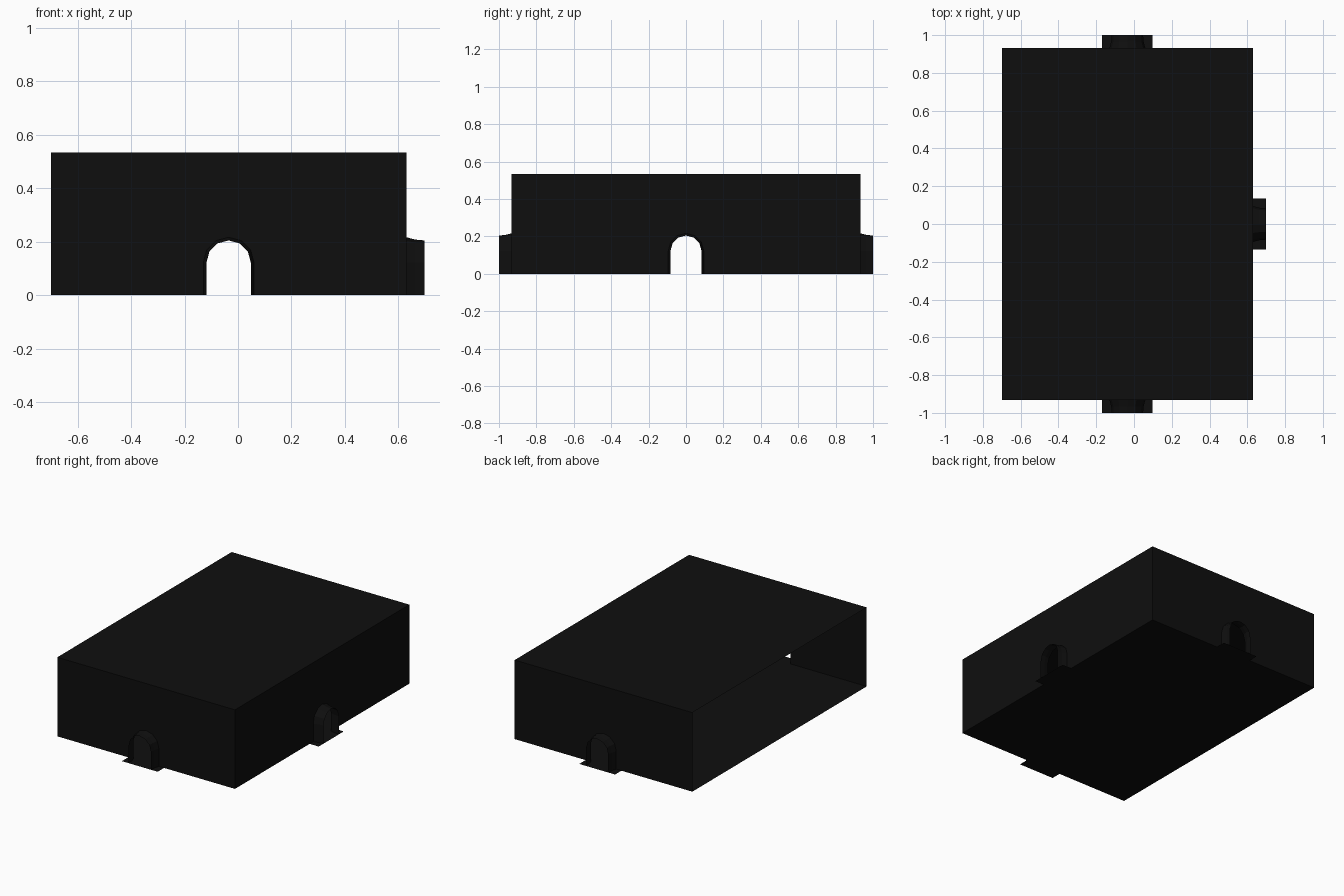
import bpy, math
from mathutils import Matrix, Vector

if "Cube" in bpy.data.objects:
    bpy.data.objects.remove(bpy.data.objects["Cube"])

X0, X1, Y, H = -0.70, 0.63, 0.932, 0.535   # room extents
DOOR_X = -0.035                             # centre of front and back doors
TAB_W, TAB_D = 0.134, 0.068                 # threshold half width and depth
SPRING = 0.122                              # height where the arch starts

black = bpy.data.materials.new("matte black")
black.diffuse_color = (0.0045, 0.0045, 0.0045, 1)
black.use_nodes = True
black.node_tree.nodes["Principled BSDF"].inputs["Base Color"].default_value = black.diffuse_color


def make(name, verts, faces, matrix=None):
    mesh = bpy.data.meshes.new(name)
    m = matrix or Matrix()
    mesh.from_pydata([m @ Vector(v) for v in verts], [], faces)
    mesh.materials.append(black)
    obj = bpy.data.objects.new(name, mesh)
    bpy.context.collection.objects.link(obj)
    return obj


def arch(r, depth):
    """Door outline from left foot over the arch to right foot."""
    pts = [(-r, depth, 0)]
    for i in range(7):
        a = math.pi * (1 - i / 6)
        pts.append((r * math.cos(a), depth, SPRING + r * math.sin(a)))
    return pts + [(r, depth, 0)]


def wall_with_door(side, left, right, matrix):
    """Local frame: door centre at the origin, outside is -y."""
    # thin wall with the arched opening
    hole = arch(0.095, 0)
    outline = [(left, 0, 0)] + hole + [(right, 0, 0), (right, 0, H), (left, 0, H)]
    make(side + "_wall", outline, [list(range(len(outline)))], matrix)
    # flared door surround, narrowing outwards
    rings = [hole, arch(0.086, -0.034), arch(0.083, -TAB_D)]
    n = len(hole)
    faces = [(k * n + i, k * n + i + 1, (k + 1) * n + i + 1, (k + 1) * n + i)
             for k in range(2) for i in range(n - 1)]
    make(side + "_door_surround", sum(rings, []), faces, matrix)
    # threshold plate
    make(side + "_threshold",
         [(-TAB_W, -TAB_D, 0), (TAB_W, -TAB_D, 0), (TAB_W, 0, 0), (-TAB_W, 0, 0)],
         [(0, 1, 2, 3)], matrix)


def place(x, y, turn):
    return Matrix.Translation((x, y, 0)) @ Matrix.Rotation(math.radians(turn), 4, 'Z')


# three walls; the left side stays open
wall_with_door("front", X0 - DOOR_X, X1 - DOOR_X, place(DOOR_X, -Y, 0))
wall_with_door("back", DOOR_X - X1, DOOR_X - X0, place(DOOR_X, Y, 180))
wall_with_door("right", -Y, Y, place(X1, 0, 90))

# floor and roof sheets
for name, z, face in (("floor", 0, (3, 2, 1, 0)), ("roof", H, (0, 1, 2, 3))):
    make(name, [(X0, -Y, z), (X1, -Y, z), (X1, Y, z), (X0, Y, z)], [face])
